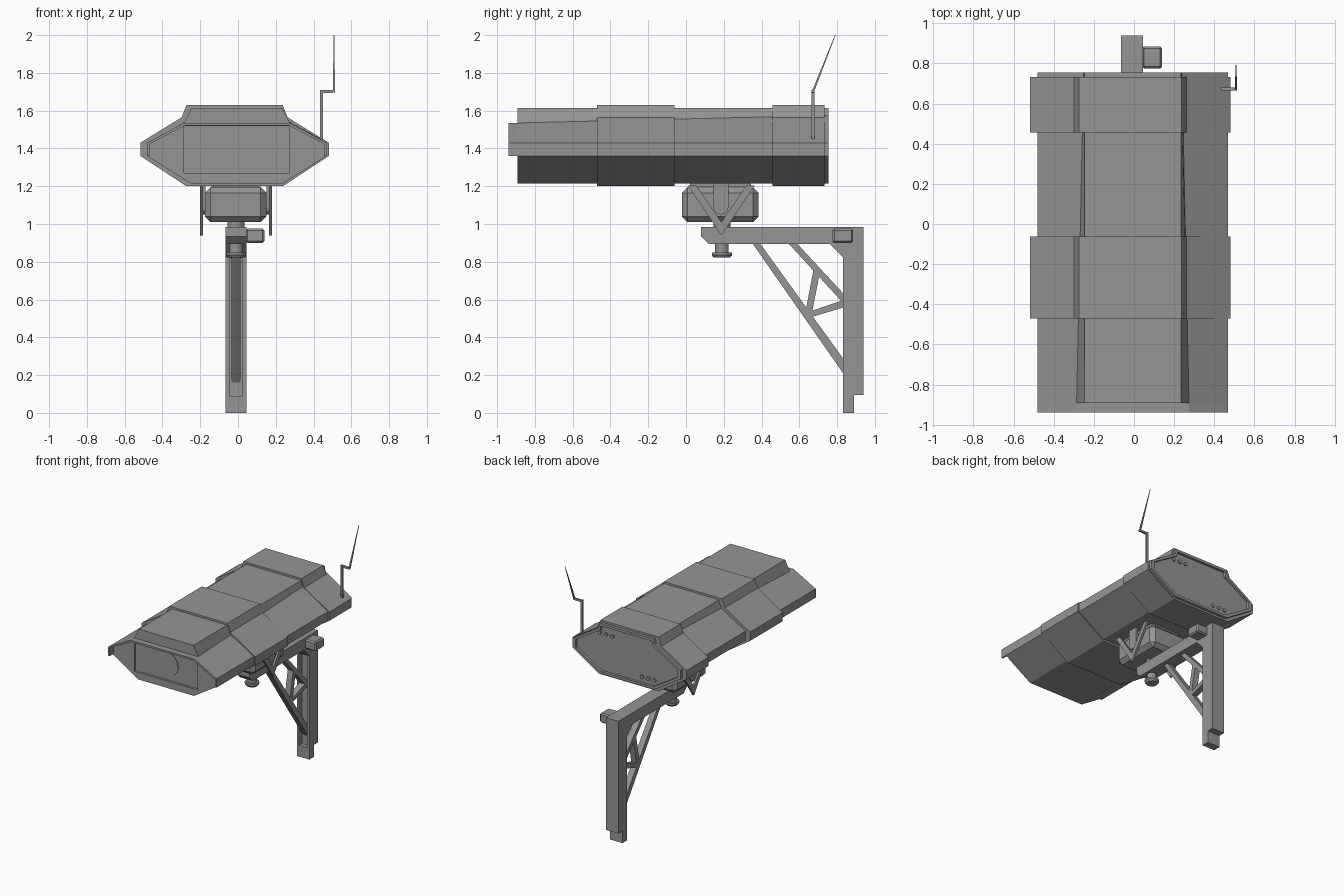
import bpy, bmesh
from math import cos, sin, pi
from mathutils import Vector

cube = bpy.data.objects.get("Cube")
if cube:
    bpy.data.objects.remove(cube, do_unlink=True)

grey = bpy.data.materials.new("painted grey")
grey.use_nodes = True
grey.diffuse_color = (0.3, 0.3, 0.3, 1)
grey.node_tree.nodes["Principled BSDF"].inputs["Base Color"].default_value = (0.3, 0.3, 0.3, 1)


def loft(name, rings):
    """Closed solid through rings that have equal point counts."""
    bm = bmesh.new()
    loops = [[bm.verts.new(p) for p in ring] for ring in rings]
    n = len(loops[0])
    for a, b in zip(loops, loops[1:]):
        for i in range(n):
            j = (i + 1) % n
            bm.faces.new((a[i], a[j], b[j], b[i]))
    bm.faces.new(loops[0][::-1])
    bm.faces.new(loops[-1])
    bmesh.ops.recalc_face_normals(bm, faces=bm.faces)
    mesh = bpy.data.meshes.new(name)
    bm.to_mesh(mesh)
    bm.free()
    mesh.materials.append(grey)
    obj = bpy.data.objects.new(name, mesh)
    bpy.context.collection.objects.link(obj)
    return obj


def along_x(name, pts, x0, x1):
    return loft(name, [[(x, y, z) for y, z in pts] for x in (x0, x1)])


def along_y(name, pts, y0, y1):
    return loft(name, [[(x, y, z) for x, z in pts] for y in (y0, y1)])


def box(name, x0, x1, y0, y1, z0, z1, bevel=0):
    obj = along_x(name, [(y0, z0), (y1, z0), (y1, z1), (y0, z1)], x0, x1)
    if bevel:
        mod = obj.modifiers.new("Bevel", "BEVEL")
        mod.width, mod.segments = bevel, 1
    return obj


def turned(name, c, profile, sides, axis="Z"):
    """Round part from (radius, height) pairs."""
    rings = []
    for r, h in profile:
        ring = []
        for i in range(sides):
            u, v = r * cos(2 * pi * i / sides), r * sin(2 * pi * i / sides)
            ring.append((c[0] + u, c[1] + v, h) if axis == "Z" else (c[0] + u, h, c[1] + v))
        rings.append(ring)
    return loft(name, rings)


def strut(name, a, b, w0, w1):
    """Square bar tapering from w0 to w1."""
    a, b = Vector(a), Vector(b)
    d = (b - a).normalized()
    s = Vector((0, 1, 0)) if abs(d.x) > 0.9 else Vector((1, 0, 0))
    t = d.cross(s).normalized()
    s = t.cross(d)
    corners = ((1, 1), (-1, 1), (-1, -1), (1, -1))
    return loft(name, [[p + (s * i + t * j) * w / 2 for i, j in corners]
                       for p, w in ((a, w0), (b, w1))])


def cut(obj, cutter):
    mod = obj.modifiers.new("Cut", "BOOLEAN")
    mod.object, mod.operation, mod.solver = cutter, "DIFFERENCE", "EXACT"
    bpy.context.view_layer.objects.active = obj
    bpy.ops.object.modifier_apply(modifier=mod.name)
    bpy.data.objects.remove(cutter, do_unlink=True)


def outline(cx, half):
    """Symmetric cross-section from right-hand (half width, z) pairs."""
    return [(cx + w, z) for w, z in half] + [(cx - w, z) for w, z in reversed(half)]


# Housing with a raised roof ridge that narrows towards the back
def housing_outline(base, base_z):
    return outline(-0.006, [(0.245, 1.215), (0.475, 1.36), (0.475, 1.43),
                            (base, base_z), (0.24, 1.615)])


front, back = housing_outline(0.28, 1.535), housing_outline(0.245, 1.575)
housing = loft("housing", [[(x, y, z) for x, z in pts]
                           for y, pts in ((-0.892, front), (0.755, back))])
cut(housing, box("window_cutter", -0.285, 0.27, -0.95, -0.875, 1.27, 1.518))
rim = [(-0.006 + (x + 0.006) * 0.94, 1.41 + (z - 1.41) * 0.9) for x, z in back]
cut(housing, along_y("rim_cutter", rim, 0.735, 0.8))

# Round lens in the recessed window
turned("lens", (-0.008, 1.395), [(0.098, -0.88), (0.098, -0.87)], 16, "Y")

# Overhanging hood at the front
hood = [(-0.475, 1.36), (-0.475, 1.43), (-0.28, 1.535), (0.28, 1.535), (0.475, 1.43), (0.475, 1.36)]
lining = [(0.462, 1.36), (0.462, 1.423), (0.276, 1.521), (-0.276, 1.521), (-0.462, 1.423), (-0.462, 1.36)]
for i in range(5):
    quad = [hood[i], hood[i + 1], lining[4 - i], lining[5 - i]]
    along_y("hood_panel", [(x - 0.006, z) for x, z in quad], -0.94, -0.885)

# Armour bands around the housing
band = outline(-0.018, [(0.255, 1.2), (0.499, 1.36), (0.499, 1.43), (0.28, 1.565), (0.255, 1.63)])
along_y("middle_band", band, -0.472, -0.062)
along_y("rear_band", band, 0.457, 0.733)

# Rear screws, two rows of three
for side, z in ((1, 1.53), (-1, 1.28)):
    for x in (0.13, 0.185, 0.24):
        turned("rear_screw", (side * x, z), [(0.015, 0.73), (0.015, 0.745)], 8, "Y")

# Cranked antenna
strut("antenna_base", (0.442, 0.672, 1.45), (0.442, 0.672, 1.71), 0.016, 0.016)
strut("antenna_crank", (0.435, 0.672, 1.702), (0.513, 0.672, 1.702), 0.016, 0.014)
strut("antenna_tip", (0.508, 0.672, 1.7), (0.508, 0.79, 2.0), 0.012, 0.003)

# Motor box with tabs and open triangular brackets
box("motor_box", -0.175, 0.15, -0.022, 0.385, 1.01, 1.195, 0.03)
box("motor_neck", -0.14, 0.115, 0.02, 0.345, 1.15, 1.23)
tab = [(0.225, 1.215), (0.145, 1.215)]
tab += [(0.185 - 0.04 * cos(a * pi / 6), 1.09 - 0.04 * sin(a * pi / 6)) for a in range(7)]
for x, inner in ((-0.194, -0.183), (0.172, 0.16)):
    along_x("motor_tab", tab, min(inner - 0.01, inner + 0.01), max(inner - 0.01, inner + 0.01))
    for s in (-1, 1):
        leg = [(0.187, 0.94), (0.187 + s * 0.178, 1.205), (0.187 + s * 0.133, 1.205), (0.187, 1.01)]
        along_x("bracket_leg", leg, x - 0.008, x + 0.008)

# Swivel pin through the arm
turned("swivel_pin", (-0.01, 0.19), [(0.045, 1.02), (0.045, 0.985), (0.036, 0.98), (0.036, 0.85),
                                   (0.053, 0.85), (0.053, 0.835), (0.043, 0.822)], 12)

# Wall arm, grooved post and plug
along_x("arm", [(0.08, 0.985), (0.08, 0.935), (0.12, 0.895), (0.76, 0.895),
                (0.835, 0.82), (0.85, 0.985)], -0.065, 0.045)
post = along_x("post", [(0.83, 0), (0.89, 0), (0.89, 0.095), (0.94, 0.095),
                        (0.94, 0.985), (0.83, 0.985)], -0.065, 0.045)
cut(post, box("groove_cutter", -0.045, 0.025, 0.8, 0.865, 0.09, 0.82))
box("junction_box", 0.04, 0.14, 0.775, 0.885, 0.9, 0.975, 0.01)

# Lattice braces, each a slanted quad in side profile
braces = {
    "main_brace": [(0.35, 0.9), (0.39, 0.9), (0.87, 0.235), (0.87, 0.155)],
    "upper_brace": [(0.54, 0.9), (0.585, 0.9), (0.87, 0.592), (0.87, 0.54)],
    "upright_link": [(0.63, 0.52), (0.665, 0.52), (0.71, 0.75), (0.675, 0.76)],
    "cross_link": [(0.64, 0.5), (0.65, 0.535), (0.84, 0.6), (0.84, 0.56)],
}
for name, pts in braces.items():
    along_x(name, pts, -0.035, 0.012)
